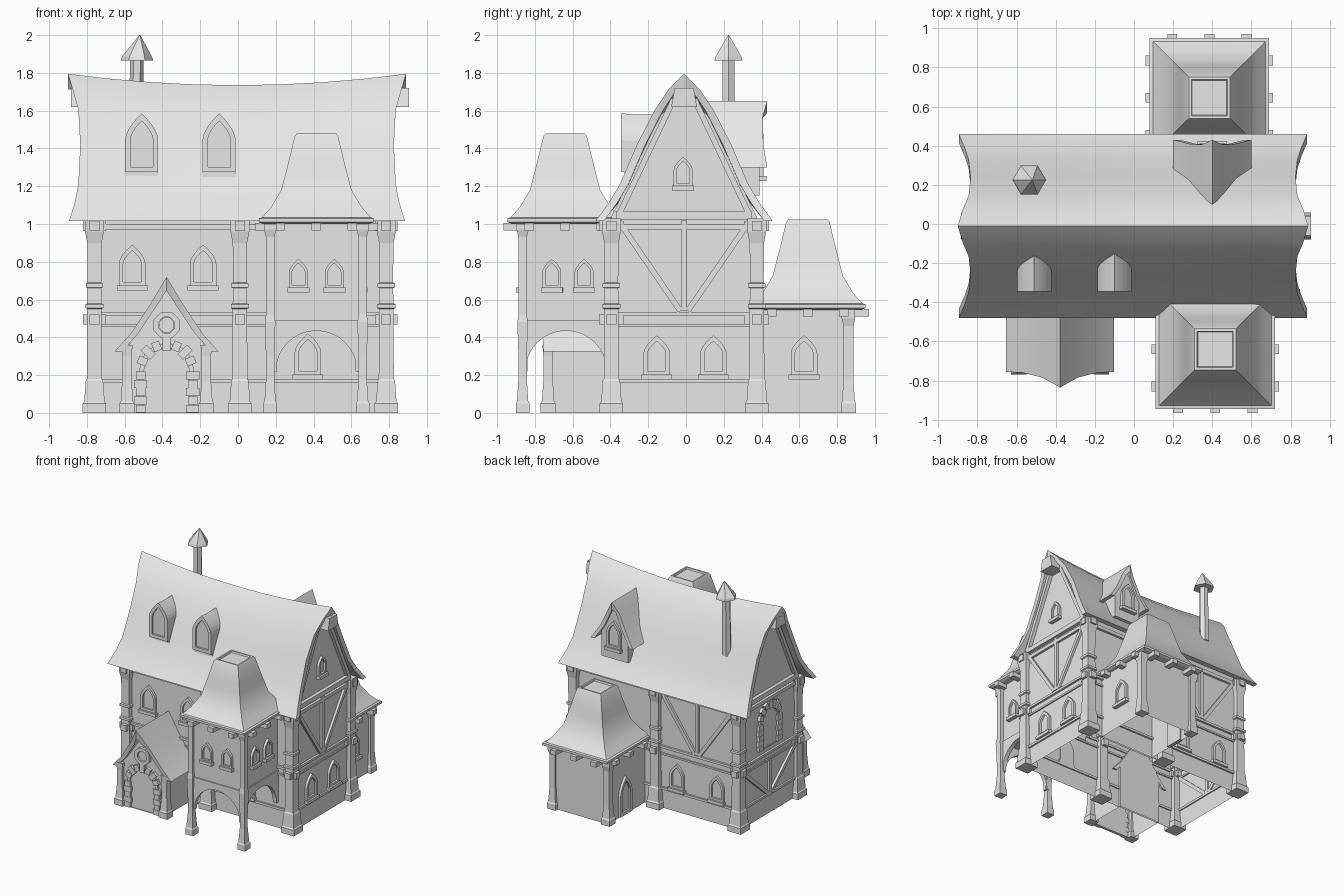
import bpy, bmesh, math
from mathutils import Matrix, Vector

old = bpy.data.objects.get("Cube")
if old:
    bpy.data.objects.remove(old, do_unlink=True)

grey = bpy.data.materials.new("plain_grey")
grey.use_nodes = True
grey.diffuse_color = (0.8, 0.8, 0.8, 1)
grey.node_tree.nodes["Principled BSDF"].inputs["Base Color"].default_value = (0.8, 0.8, 0.8, 1)
made = []
FRONT, RIGHT, BACK, LEFT = 0, 90, 180, 270


def at(x, y, z, turn=FRONT):
    """Wall frame: local x runs along the wall, local -y points out of it."""
    return Matrix.Translation((x, y, z)) @ Matrix.Rotation(math.radians(turn), 4, 'Z')


def make(name, verts, faces, m=Matrix(), open_bottom=False):
    mesh = bpy.data.meshes.new(name)
    mesh.from_pydata([m @ Vector(v) for v in verts], [], faces)
    bm = bmesh.new()
    bm.from_mesh(mesh)
    bmesh.ops.recalc_face_normals(bm, faces=bm.faces)
    if open_bottom:
        low = [f for f in bm.faces if all(v.co.z < 0.001 for v in f.verts)]
        bmesh.ops.delete(bm, geom=low, context='FACES')
    bm.to_mesh(mesh)
    bm.free()
    mesh.materials.append(grey)
    ob = bpy.data.objects.new(name, mesh)
    bpy.context.collection.objects.link(ob)
    made.append(ob)
    return ob


def loft(name, rings, m=Matrix(), closed=False, **kw):
    n, k = len(rings[0]), len(rings)
    faces = []
    for r in range(k if closed else k - 1):
        a, b = r * n, (r + 1) % k * n
        faces += [(a + i, a + (i + 1) % n, b + (i + 1) % n, b + i) for i in range(n)]
    if not closed:
        faces += [tuple(range(n)), tuple(range((k - 1) * n, k * n))]
    return make(name, [v for r in rings for v in r], faces, m, **kw)


def slab(name, pts, depth, m, back=0.01):
    return loft(name, [[(u, y, z) for u, z in pts] for y in (back, -depth)], m)


def frame(name, outer, inner, depth, m, back=0.01):
    sides = ((outer, back), (outer, -depth), (inner, -depth), (inner, back))
    return loft(name, [[(u, y, z) for u, z in p] for p, y in sides], m, closed=True)


def rect(hx, hy, z=0):
    return [(-hx, z - hy), (hx, z - hy), (hx, z + hy), (-hx, z + hy)]


def box(name, lo, hi, m=Matrix(), **kw):
    return loft(name, [[(lo[0], lo[1], z), (hi[0], lo[1], z), (hi[0], hi[1], z), (lo[0], hi[1], z)]
                       for z in (lo[2], hi[2])], m, **kw)


def stack(name, x, y, steps):
    """Square tapering column from (height, half width) steps."""
    return loft(name, [[(x + i * w, y + j * w, z) for i, j in ((-1, -1), (1, -1), (1, 1), (-1, 1))]
                       for z, w in steps])


def beam(name, p, q, w, m, depth=0.02):
    d = Vector((q[0] - p[0], q[1] - p[1])).normalized() * w / 2
    slab(name, [(p[0] - d.y, p[1] + d.x), (q[0] - d.y, q[1] + d.x),
                (q[0] + d.y, q[1] - d.x), (p[0] + d.y, p[1] - d.x)], depth, m)


def arch(w, h, spring, pointed=True, n=6):
    half = [(w / 2, 0)]
    for i in range(n):
        a = i / n * math.pi / 2
        t = i / n if pointed else math.sin(a)
        half.append((w / 2 * (1 - t ** 1.7 if pointed else math.cos(a)), spring + (h - spring) * t))
    return half + [(0, h)] + [(-u, z) for u, z in reversed(half)]


def window(name, m, w=0.13, h=0.21, sill=True):
    k = w * 0.16
    inner = [(u, z + k) for u, z in arch(w - 2 * k, h - 2.4 * k, h * 0.55 - k)]
    frame(name + "_frame", arch(w, h, h * 0.55), inner, 0.02, m)
    slab(name + "_pane", inner, 0.004, m)
    if sill:
        box(name + "_sill", (-w * 0.58, -0.035, -0.022), (w * 0.58, 0.01, 0.004), m)


def stone_arch(name, m, w, h, spring):
    """Door leaf inside an arch of uneven stones."""
    line = arch(w, h, spring, False, 5)
    slab(name + "_leaf", line, 0.004, m)
    frame(name + "_trim", arch(w + 0.05, h + 0.025, spring, False, 5), line, 0.014, m)
    path = [(s * w / 2, spring * (i + 0.5) / 5, 0) for s in (-1, 1) for i in range(5)]
    path += [(w / 2 * math.cos(a), spring + (h - spring) * math.sin(a), a)
             for a in (math.pi * i / 8 for i in range(1, 8))]
    for i, (u, z, a) in enumerate(path):
        r = 0.035 if i % 2 else 0.025
        stone = m @ Matrix.Translation((u, 0, z)) @ Matrix.Rotation(-a, 4, 'Y')
        side = -1 if u < 0 and a == 0 else 1
        slab(name + "_stone", [(side * p, q) for p, q in rect(r, 0.021)], 0.024,
             stone @ Matrix.Translation((side * 0.018, 0, 0)))


def gable_roof(name, half, ends, back, m, thick=0.045, sag=0, n=8):
    """Curved two-sided roof; ends gives the front reach for each profile point."""
    z0, z1 = half[0][1], half[-1][1]
    inner = [(max(u - thick, 0), z) for u, z in half[:-1]] + [(0, z1 - thick * 1.8)]
    both = lambda p: p + [(-u, z) for u, z in reversed(p[:-1])]
    reach, rear = ends + ends[-2::-1], back + back[-2::-1]
    k = len(reach)
    rings = []
    for j in range(n + 1):
        t = j / n
        drop = sag * ((2 * t - 1) ** 2 - 1) / (z1 - z0)
        row = [(u, -reach[i] * (1 - t) + rear[i] * t, z + drop * (z - z0))
               for p in (both(half), both(inner)) for i, (u, z) in enumerate(p)]
        rings.append(row[:k] + row[:k - 1:-1])
    c = 2 * k
    faces = [(r * c + i, r * c + (i + 1) % c, (r + 1) * c + (i + 1) % c, (r + 1) * c + i)
             for r in range(n) for i in range(c)]
    faces += [(o + i, o + i + 1, o + c - 2 - i, o + c - 1 - i) for o in (0, n * c) for i in range(k - 1)]
    make(name, [v for r in rings for v in r], faces, m)


def mirror(half):
    return half + [(-u, z) for u, z in reversed(half)]


# Main house body and roof
section = mirror([(0.385, 0), (0.385, 1.04), (0.32, 1.17), (0.13, 1.57), (0.03, 1.67)])
loft("house_walls", [[(x, u - 0.01, z) for u, z in section] for x in (-0.77, 0.79)], open_bottom=True)
ends = [0.89, 0.86, 0.84, 0.83, 0.84, 0.87, 0.895]
gable_roof("main_roof", [(0.47, 1.015), (0.40, 1.11), (0.34, 1.21), (0.25, 1.42), (0.155, 1.605),
                         (0.085, 1.71), (0, 1.795)], ends, ends, at(-0.005, -0.01, 0, RIGHT), sag=0.06)

# Timber bands around the house
for z0, z1, out in ((0.16, 0.18, 0.015), (0.455, 0.47, 0.01), (0.515, 0.535, 0.018), (0.97, 1.0, 0.02)):
    flat = Matrix.Translation((0.01, -0.01, z0)) @ Matrix.Rotation(math.radians(-90), 4, 'X')
    frame("wall_band", rect(0.78 + out, 0.385 + out), rect(0.77, 0.375), z1 - z0, flat, 0)

# Main posts with beam ends
post = [(0, 0.062), (0.05, 0.062), (0.06, 0.054), (0.17, 0.046), (0.18, 0.04), (0.55, 0.038), (0.555, 0.048),
        (0.575, 0.048), (0.58, 0.038), (0.66, 0.036), (0.665, 0.046), (0.685, 0.046), (0.69, 0.036),
        (0.9, 0.038), (0.96, 0.05), (1.03, 0.05)]
for x in (-0.76, 0.01, 0.785):
    for y, s in ((-0.395, -1), (0.375, 1)):
        stack("house_post", x, y, post)
        for z in (0.495, 0.99):
            box("beam_end", (x - 0.026, y - 0.065, z - 0.026), (x + 0.026, y + 0.065, z + 0.026))
            if x != 0.01:
                box("beam_end", (x - 0.06, y - 0.026, z - 0.026), (x + 0.06, y + 0.026, z + 0.026))

# Gable ends: ridge beam, rake boards, tie beam
for turn, x in ((RIGHT, 0.79), (LEFT, -0.77)):
    m = at(x, -0.01, 0, turn)
    slab("ridge_beam_end", [(-0.068, 1.62), (0.068, 1.62), (0.05, 1.72), (-0.05, 1.72)], 0.115, m)
    beam("tie_beam", (-0.36, 1.045), (0.36, 1.045), 0.04, m, 0.03)
    for s in (-1, 1):
        beam("rake_board", (s * 0.345, 1.05), (s * 0.055, 1.66), 0.03, m, 0.03)


def braces(m, w, z0, z1):
    beam("brace_post", (0, z0), (0, z1), 0.03, m)
    for s in (-1, 1):
        beam("diagonal_brace", (s * w, z1), (s * 0.02, z0), 0.03, m)


braces(at(0.79, -0.01, 0, RIGHT), 0.35, 0.54, 1.02)
braces(at(-0.77, -0.01, 0, LEFT), 0.34, 0.18, 0.46)
braces(at(-0.375, 0.375, 0, BACK), 0.32, 0.54, 0.97)

# House windows
for x in (-0.56, -0.185):
    window("upper_window", at(x, -0.395, 0.67), 0.14, 0.22)
    window("back_window", at(x, 0.375, 0.2, BACK))
window("arcade_window", at(0.37, -0.395, 0.2), 0.14, 0.22)
for y in (-0.155, 0.145):
    window("side_window", at(0.79, y, 0.2, RIGHT), 0.14, 0.21)
window("gable_window", at(0.79, -0.015, 1.2, RIGHT), 0.1, 0.155)
stone_arch("great_window", at(-0.77, -0.01, 0.58, LEFT), 0.22, 0.34, 0.22)


def curved_hip(name, x, y, z):
    """Hipped roof with flared eaves and a sunken square top."""
    stack(name, x, y, [(z + a, w) for a, w in (
        (-0.02, 0.285), (-0.01, 0.305), (0.01, 0.305), (0.015, 0.288), (0.07, 0.24), (0.16, 0.186), (0.25, 0.163),
        (0.32, 0.145), (0.445, 0.115), (0.458, 0.105), (0.458, 0.092), (0.445, 0.088))])
    for i in (-0.19, 0, 0.19):
        box("eave_block", (x + i - 0.025, y - 0.325, z - 0.055), (x + i + 0.025, y + 0.325, z - 0.015))
        box("eave_block", (x - 0.325, y + i - 0.025, z - 0.055), (x + 0.325, y + i + 0.025, z - 0.015))


# Front tower on arches
box("tower_room", (0.18, -0.865, 0.47), (0.65, -0.38, 1.0))
curved_hip("tower_roof", 0.415, -0.64, 1.02)
opening = [(0.215 * math.cos(math.pi * i / 16), 0.22 + 0.215 * math.sin(math.pi * i / 16)) for i in range(17)]
panel = [(-0.24, 0.22), (-0.24, 0.49), (0.24, 0.49), (0.24, 0.22)] + opening
for x, y, turn in ((0.415, -0.868, FRONT), (0.653, -0.635, RIGHT), (0.177, -0.635, LEFT)):
    slab("tower_arch", panel, 0.005, at(x, y, 0, turn), 0.03)
for x in (0.17, 0.66):
    stack("tower_post", x, -0.865, [(0, 0.036), (0.05, 0.036), (0.06, 0.03), (0.18, 0.022), (0.3, 0.022),
                                    (0.48, 0.028), (0.52, 0.022), (0.93, 0.022), (0.97, 0.032), (1.0, 0.032)])
for i in (-0.095, 0.095):
    window("tower_window", at(0.415 + i, -0.865, 0.66), 0.1, 0.155)
    window("tower_side_window", at(0.65, -0.625 + i * 0.9, 0.66, RIGHT), 0.1, 0.155)

# Back annex
box("annex_walls", (0.125, 0.36, 0), (0.645, 0.87, 0.56), open_bottom=True)
curved_hip("annex_roof", 0.385, 0.645, 0.565)
for x in (0.13, 0.64):
    stack("annex_post", x, 0.86, [(0, 0.04), (0.05, 0.04), (0.06, 0.034), (0.18, 0.026), (0.46, 0.026),
                                  (0.5, 0.036), (0.55, 0.036)])
window("annex_window", at(0.645, 0.625, 0.2, RIGHT), 0.14, 0.21)
window("annex_door", at(0.125, 0.65, 0.01, LEFT), 0.16, 0.32, False)

# Entrance porch
porch = at(-0.378, -0.73, 0)
loft("porch_walls", [[(u - 0.378, y, z) for u, z in mirror([(0.2, 0), (0.2, 0.36), (0.02, 0.65)])]
                     for y in (-0.73, -0.38)], open_bottom=True)
gable_roof("porch_roof", [(0.275, 0.325), (0.19, 0.42), (0.09, 0.57), (0, 0.72)], [0.755, 0.76, 0.785, 0.835],
           [-0.38] * 4, at(-0.378, 0, 0), 0.04)
for s in (-1, 1):
    stack("porch_post", -0.378 + s * 0.21, -0.73, [(0, 0.04), (0.05, 0.04), (0.06, 0.033), (0.17, 0.025),
                                                   (0.3, 0.025), (0.36, 0.03)])
stone_arch("entrance", porch, 0.24, 0.345, 0.22)
circle = lambda r, n=16: [(r * (1 + 0.06 * (i % 2)) * math.cos(i * math.tau / n),
                           0.465 + r * (1 + 0.06 * (i % 2)) * math.sin(i * math.tau / n)) for i in range(n)]
frame("rosette_ring", circle(0.07), circle(0.042), 0.025, porch)
slab("rosette_middle", circle(0.04), 0.01, porch)

# Front dormers
for x in (-0.51, -0.1):
    m = at(x, -0.325, 1.23)
    slab("dormer_hood", arch(0.175, 0.35, 0.21), 0, m, 0.19)
    window("dormer_window", at(x, -0.325, 1.275), 0.175, 0.31, False)

# Back dormer
loft("back_dormer_walls", [[(0.4 + u, y, z) for u, z in mirror([(0.125, 1.15), (0.125, 1.38), (0.02, 1.58)])]
                           for y in (0.39, 0.1)])
gable_roof("back_dormer_roof", [(0.2, 1.3), (0.12, 1.42), (0.055, 1.56), (0, 1.65)], [0.43, 0.41, 0.405, 0.43],
           [-0.26, -0.2, -0.14, -0.1], at(0.4, 0, 0, BACK), 0.035)
window("back_dormer_window", at(0.4, 0.39, 1.25, BACK), 0.13, 0.23)

# Chimney with pointed cap
hexagon = lambda r, z, dx=0: [(-0.54 + dx + r * math.cos(i * math.pi / 3), 0.225 + r * math.sin(i * math.pi / 3), z)
                              for i in range(6)]
loft("chimney_shaft", [hexagon(0.04, 1.38), hexagon(0.036, 1.89, 0.005)])
loft("chimney_cap", [hexagon(0.086, 1.865, 0.005), hexagon(0.08, 1.885, 0.005), hexagon(0.003, 2.0, 0.02)])

# Smooth the curved roofs, keep edges sharp
bpy.ops.object.select_all(action='DESELECT')
for ob in made:
    if "roof" in ob.name:
        ob.select_set(True)
        bpy.context.view_layer.objects.active = ob
bpy.ops.object.shade_smooth_by_angle(angle=math.radians(25))
